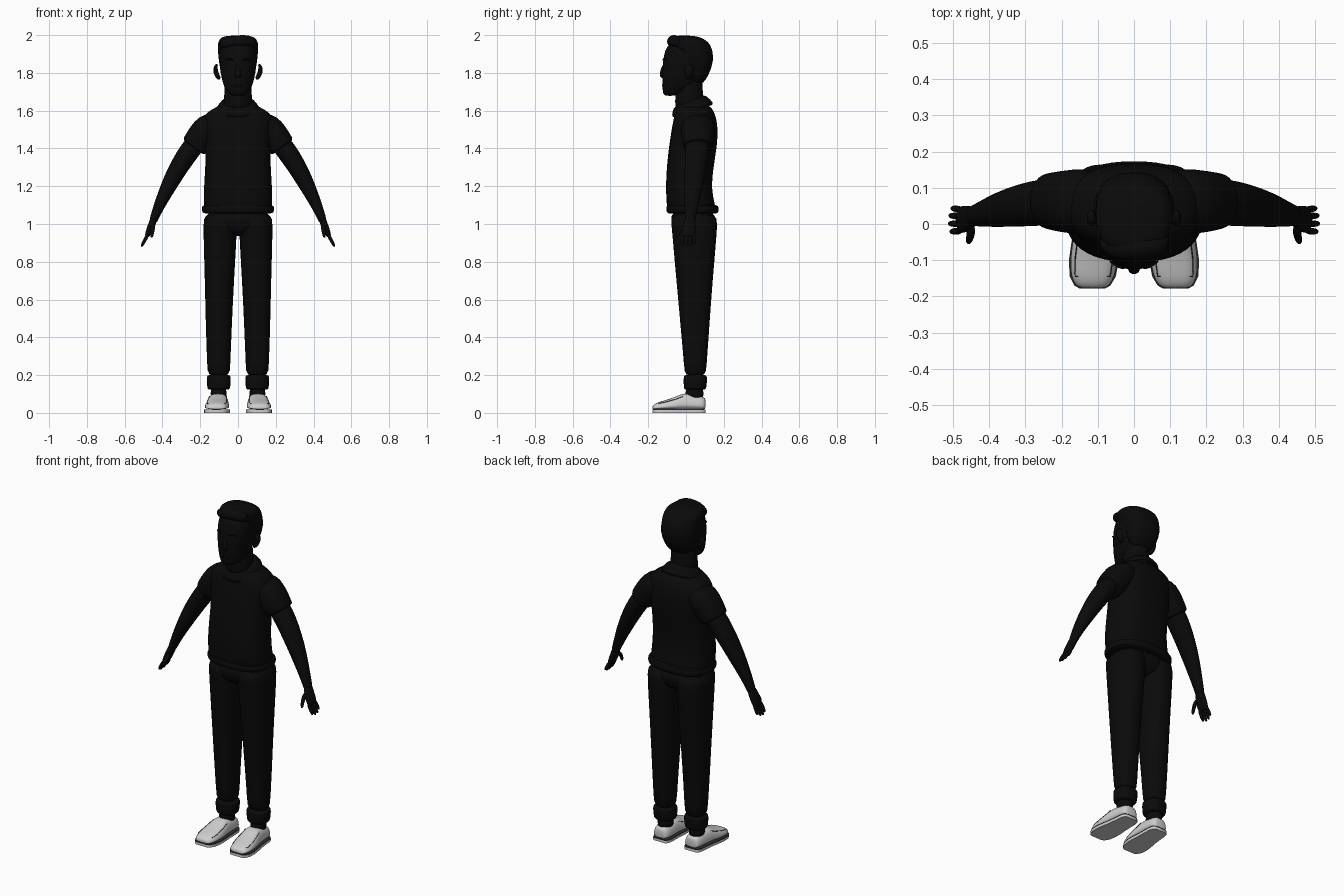
import bpy, bmesh, math
from mathutils import Vector


def material(name, v):
    m = bpy.data.materials.new(name)
    m.diffuse_color = (v, v, v, 1)
    return m


BLACK = material("black", 0.003)
WHITE = material("shoe white", 0.62)
SEAM = material("seam grey", 0.03)


def spow(v, p):
    return math.copysign(abs(v) ** p, v)


def skin(name, rings, mat, cap=True, sub=1):
    """Bridge equal rings of points into a smooth surface."""
    bm = bmesh.new()
    loops = [[bm.verts.new(p) for p in r] for r in rings]
    n = len(loops[0])
    for a, b in zip(loops, loops[1:]):
        for i in range(n):
            j = (i + 1) % n
            bm.faces.new((a[i], a[j], b[j], b[i]))
    if cap:
        bm.faces.new(loops[0])
        bm.faces.new(loops[-1])
    bmesh.ops.recalc_face_normals(bm, faces=bm.faces)
    me = bpy.data.meshes.new(name)
    bm.to_mesh(me)
    bm.free()
    me.materials.append(mat)
    ob = bpy.data.objects.new(name, me)
    bpy.context.collection.objects.link(ob)
    bpy.context.view_layer.objects.active = ob
    ob.select_set(True)
    bpy.ops.object.shade_smooth_by_angle(angle=math.radians(50))
    ob.select_set(False)
    if sub:
        ob.modifiers.new("smooth", 'SUBSURF').levels = sub
        ob.modifiers["smooth"].render_levels = sub
    return ob


def tube(name, path, mat=BLACK, n=16, p=1.0, s=1):
    """Path of (x, y, z, radius in xz plane, radius in y)."""
    pts = [Vector((q[0] * s, q[1], q[2])) for q in path]
    rings = []
    for i, c in enumerate(pts):
        t = pts[min(i + 1, len(pts) - 1)] - pts[max(i - 1, 0)]
        a = t.cross(Vector((0, 1, 0))).normalized() * path[i][3]
        b = Vector((0, path[i][4], 0))
        ang = [2 * math.pi * k / n for k in range(n)]
        rings.append([c + a * spow(math.cos(k), p) + b * spow(math.sin(k), p) for k in ang])
    return skin(name, rings, mat)


def stack(name, rows, x=0, s=1, **kw):
    """Upright form from rows of (z, half width, front y, back y, optional x)."""
    return tube(name, [(r[4] if len(r) > 4 else x, (r[2] + r[3]) / 2, r[0], r[1],
                        (r[3] - r[2]) / 2) for r in rows], s=s, **kw)


# Shirt body, rolled hem and hips
stack("shirt", [(1.06, .178, -.095, .155), (1.09, .183, -.102, .158), (1.15, .183, -.106, .142),
                (1.22, .180, -.107, .137), (1.31, .174, -.102, .148), (1.40, .172, -.092, .163),
                (1.48, .182, -.080, .170), (1.54, .190, -.070, .165), (1.58, .180, -.060, .155),
                (1.61, .135, -.055, .140), (1.635, .085, -.045, .115)], n=24, p=.8)
stack("waistband", [(1.053, .175, -.09, .16), (1.06, .190, -.103, .172), (1.08, .195, -.107, .176),
                    (1.097, .190, -.104, .172), (1.104, .172, -.09, .15)], n=24, p=.8)
stack("hips", [(1.08, .18, -.09, .16), (1.0, .18, -.076, .158), (.96, .165, -.06, .14),
               (.935, .12, -.02, .10)], n=24, p=.8)

# Neck, head and features
stack("neck", [(1.58, .085, -.06, .11), (1.65, .076, -.06, .095), (1.72, .073, -.055, .088),
               (1.80, .07, -.05, .09)])
stack("head", [(1.678, .028, -.112, -.06), (1.69, .052, -.122, -.01), (1.72, .073, -.126, .05),
               (1.77, .088, -.127, .09), (1.83, .098, -.126, .12), (1.89, .101, -.12, .13),
               (1.94, .095, -.105, .125), (1.97, .07, -.07, .09)], n=20, p=.88)
tube("nose", [(0, -.118, 1.845, .010, .008), (0, -.124, 1.81, .013, .013),
              (0, -.126, 1.785, .019, .016), (0, -.122, 1.772, .012, .010)], n=10)
tube("lips", [(-.032, -.117, 1.732, .004, .004), (0, -.125, 1.734, .008, .007),
              (.032, -.117, 1.732, .004, .004)], n=8)
stack("hair", [(1.735, .062, .02, .088), (1.79, .090, .01, .122), (1.86, .103, .0, .147),
               (1.91, .107, -.06, .143), (1.945, .109, -.088, .133), (1.972, .104, -.088, .11),
               (1.99, .088, -.075, .075), (1.998, .05, -.05, .03)], n=20, p=.85)
tube("quiff", [(-.098, -.045, 1.945, .018, .025), (-.06, -.065, 1.957, .030, .034),
               (0, -.067, 1.968, .035, .036), (.06, -.062, 1.970, .033, .036),
               (.098, -.045, 1.955, .020, .028)], n=12)

# Collar: a tilted band that folds outward, lowest at the front
collar = []
for w, f, b, zf, zb in ((.074, -.058, .088, 1.615, 1.680), (.088, -.065, .105, 1.620, 1.683),
                        (.122, -.078, .150, 1.572, 1.640), (.112, -.068, .138, 1.565, 1.630)):
    ring = []
    for k in range(24):
        a = 2 * math.pi * k / 24
        u = (1 + math.sin(a)) / 2
        ring.append((w * math.cos(a), f + (b - f) * u, zf + (zb - zf) * u))
    collar.append(ring)
skin("collar", collar, BLACK, cap=False)


# Shoe cross sections along y: (y, centre x, half width, height)
SHOE = [(-.178, .115, .034, .034), (-.170, .115, .048, .046), (-.145, .114, .062, .058),
        (-.10, .111, .067, .070), (-.05, .108, .063, .088), (-.015, .106, .058, .106),
        (.03, .104, .055, .100), (.075, .103, .052, .090), (.095, .103, .045, .084),
        (.104, .103, .034, .074)]


def shoe_point(row, a, s, grow=0.0):
    y, cx, w, h = row
    c, z = math.cos(a), math.sin(a)
    lift = (h - .018) * abs(z) ** .8
    return Vector((s * (cx + (w + grow) * spow(c, .6)), y, .018 + lift + grow))


def sole_slab(name, z0, z1, grow, mat, s):
    right = [(cx + w + grow, y) for y, cx, w, h in SHOE]
    left = [(cx - w - grow, y) for y, cx, w, h in reversed(SHOE)]
    skin(name, [[(s * x, y, z) for x, y in right + left] for z in (z0, z1)], mat, sub=0)


for s, side in ((-1, "left"), (1, "right")):
    # Trouser leg with turned cuff, sock beneath
    stack(side + "_trouser_leg", [
        (1.06, .085, -.085, .165, .097), (1.0, .089, -.080, .168, .095), (.93, .089, -.073, .163, .095),
        (.80, .083, -.062, .152, .097), (.60, .075, -.043, .135, .100), (.40, .068, -.025, .121, .102),
        (.25, .062, -.011, .110, .102), (.19, .060, -.008, .106, .102)], s=s, p=.85)
    stack(side + "_cuff", [(.122, .052, -.005, .100), (.126, .061, -.012, .108),
                           (.16, .064, -.014, .112), (.195, .066, -.014, .113),
                           (.202, .056, -.006, .104)], x=.102, s=s, p=.85)
    stack(side + "_sock", [(.06, .042, -.01, .092), (.10, .043, -.004, .094),
                           (.15, .042, .0, .092)], x=.103, s=s)

    # Short sleeve, bare arm
    tube(side + "_sleeve", [(.10, .065, 1.555, .05, .085), (.15, .062, 1.515, .082, .093),
                            (.19, .062, 1.465, .082, .088), (.228, .063, 1.418, .073, .080),
                            (.236, .063, 1.408, .070, .078), (.238, .063, 1.405, .05, .06)],
         s=s, p=.9)
    tube(side + "_arm", [(.20, .062, 1.46, .055, .066), (.255, .060, 1.39, .056, .066),
                         (.305, .053, 1.315, .052, .061), (.35, .045, 1.235, .046, .054),
                         (.39, .036, 1.155, .037, .045), (.42, .028, 1.09, .029, .036),
                         (.444, .023, 1.03, .023, .029), (.452, .021, 1.005, .02, .028)], s=s)

    # Hand: palm, four fingers, thumb
    tube(side + "_palm", [(.442, .022, 1.04, .020, .026), (.455, .017, 1.0, .020, .034),
                          (.468, .013, .97, .018, .039), (.480, .012, .94, .014, .038),
                          (.484, .012, .932, .009, .034)], n=12, s=s, p=.85)
    for k, (y, length) in enumerate(((-.021, .88), (.001, 1.0), (.023, .96), (.044, .78))):
        root = Vector((.476, y * .9, .947))
        d = Vector((.036, y * .12, -.068)) * length
        tube(f"{side}_finger_{k + 1}", [(*(root + d * t), r, r) for t, r in
             ((0, .010), (.5, .0105), (.85, .009), (1, .004))], n=8, s=s)
    tube(side + "_thumb", [(.450, -.005, 1.0, .013, .014), (.451, -.028, .975, .013, .014),
                           (.455, -.043, .95, .011, .011), (.457, -.049, .933, .008, .008),
                           (.458, -.051, .927, .004, .004)], n=8, s=s)

    # Ear and eyebrow
    tube(side + "_ear", [(.095, .012, 1.765, .010, .012), (.112, .014, 1.785, .014, .020),
                         (.120, .018, 1.815, .014, .026), (.118, .018, 1.838, .010, .020),
                         (.108, .016, 1.846, .005, .010)], n=10, s=s)
    tube(side + "_eyebrow", [(.022, -.122, 1.868, .005, .005), (.045, -.119, 1.874, .006, .005),
                             (.070, -.100, 1.868, .004, .005)], n=6, s=s)

    # Shoe: sole, dark welt line, upper
    sole_slab(side + "_sole", 0, .014, .002, WHITE, s)
    sole_slab(side + "_welt", .014, .019, .001, SEAM, s)
    arc = [math.pi * k / 12 for k in range(13)]
    skin(side + "_shoe_upper", [[shoe_point(r, a, s) for a in arc] for r in SHOE], WHITE)

    # Stitched seam looping round the toe and up to the ankle
    seam = [shoe_point(r, a, s) for a, rows in ((.85, SHOE[5:1:-1]), (math.pi - .85, SHOE[2:6]))
            for r in rows]
    cu = bpy.data.curves.new(side + "_shoe_seam", 'CURVE')
    cu.dimensions = '3D'
    cu.bevel_depth = .0018
    cu.bevel_resolution = 1
    sp = cu.splines.new('POLY')
    sp.points.add(len(seam) - 1)
    for pt, co in zip(sp.points, seam):
        pt.co = (*co, 1)
    cu.materials.append(SEAM)
    bpy.context.collection.objects.link(bpy.data.objects.new(side + "_shoe_seam", cu))
